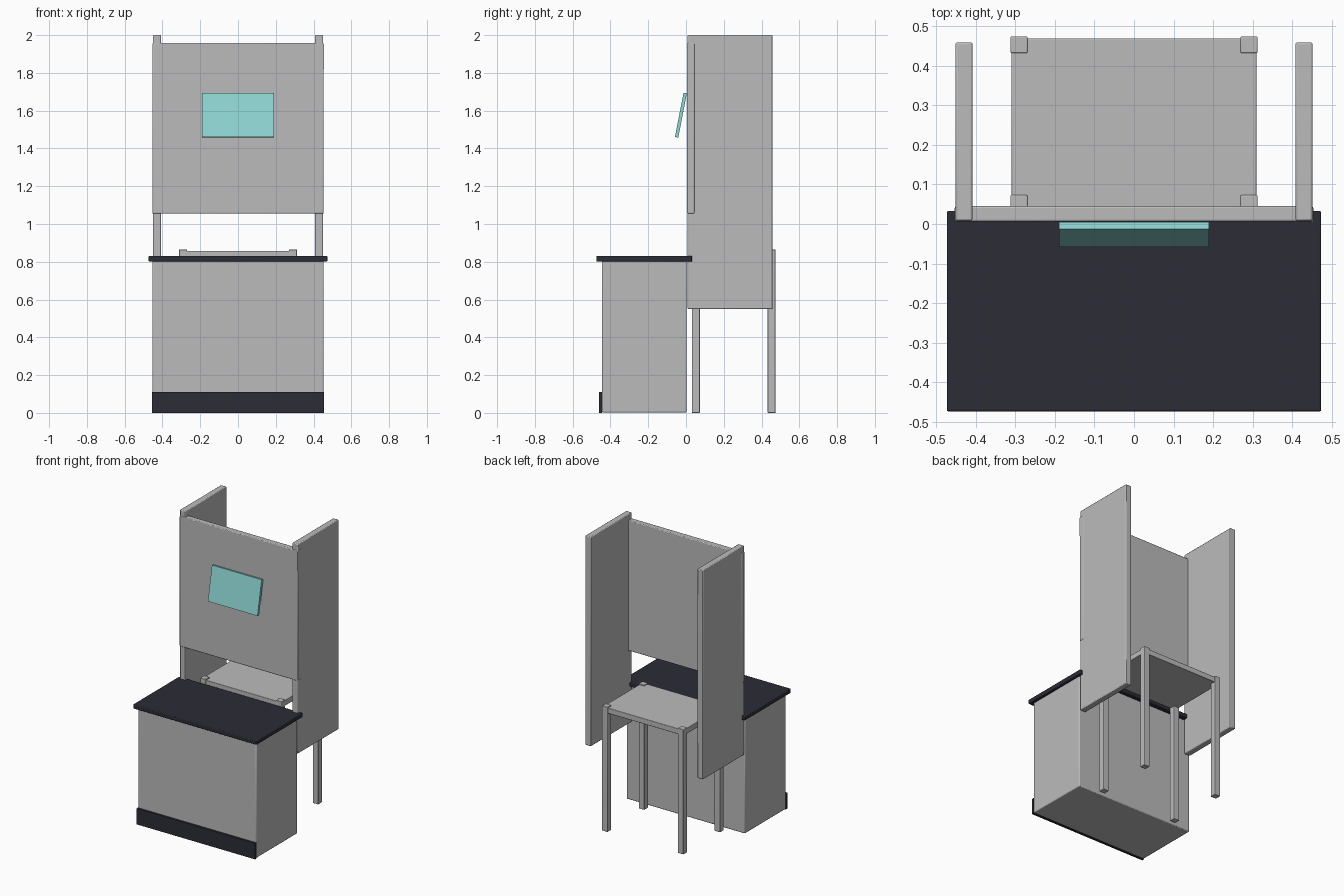
import bpy, math

old = bpy.data.objects.get("Cube")
if old:
    bpy.data.objects.remove(old, do_unlink=True)


def material(name, rgb):
    m = bpy.data.materials.new(name)
    m.use_nodes = True
    m.diffuse_color = (*rgb, 1)
    m.node_tree.nodes["Principled BSDF"].inputs["Base Color"].default_value = (*rgb, 1)
    return m


GREY = material("light grey", (0.5, 0.5, 0.5))
DARK = material("dark charcoal", (0.025, 0.025, 0.037))
TEAL = material("pale teal", (0.27, 0.67, 0.65))


def box(name, mat, x, y, z, bevel=0.0):
    """Box spanning the given (low, high) ranges, with optional rounded edges."""
    spans = (x, y, z)
    bpy.ops.mesh.primitive_cube_add(size=1, location=[(a + b) / 2 for a, b in spans])
    ob = bpy.context.object
    ob.name = name
    ob.scale = [b - a for a, b in spans]
    bpy.ops.object.transform_apply(location=False, rotation=False, scale=True)
    ob.data.materials.append(mat)
    if bevel:
        mod = ob.modifiers.new("soft edges", 'BEVEL')
        mod.width = bevel
        mod.segments = 2
        bpy.ops.object.shade_smooth_by_angle()
    return ob


# Counter
box("cabinet", GREY, (-0.453, 0.453), (-0.446, 0.003), (0.002, 0.805), 0.006)
box("countertop", DARK, (-0.473, 0.473), (-0.474, 0.033), (0.801, 0.831), 0.005)
box("kick_plate", DARK, (-0.454, 0.454), (-0.461, -0.444), (0, 0.11))

# Booth panels
box("back_board", GREY, (-0.453, 0.453), (0.006, 0.045), (1.055, 1.958), 0.005)
for side, s in (("left", 1), ("right", -1)):
    box(side + "_side_panel", GREY, sorted((s * 0.408, s * 0.451)),
        (0.008, 0.459), (0.55, 2.0), 0.005)
box("edge_strip", TEAL, (0.449, 0.454), (0.005, 0.010), (1.82, 1.95))

# Tilted screen
screen = box("screen", TEAL, (-0.19, 0.19), (-0.036, -0.018), (1.457, 1.695))
screen.rotation_euler.x = math.radians(-11)

# Stool
box("stool_seat", GREY, (-0.309, 0.309), (0.035, 0.469), (0.82, 0.858), 0.003)
for side, s in (("left", 1), ("right", -1)):
    for end, y in (("front", 0.031), ("back", 0.432)):
        box(f"stool_{end}_{side}_leg", GREY, sorted((s * 0.269, s * 0.312)),
            (y, y + 0.042), (0, 0.865), 0.003)
